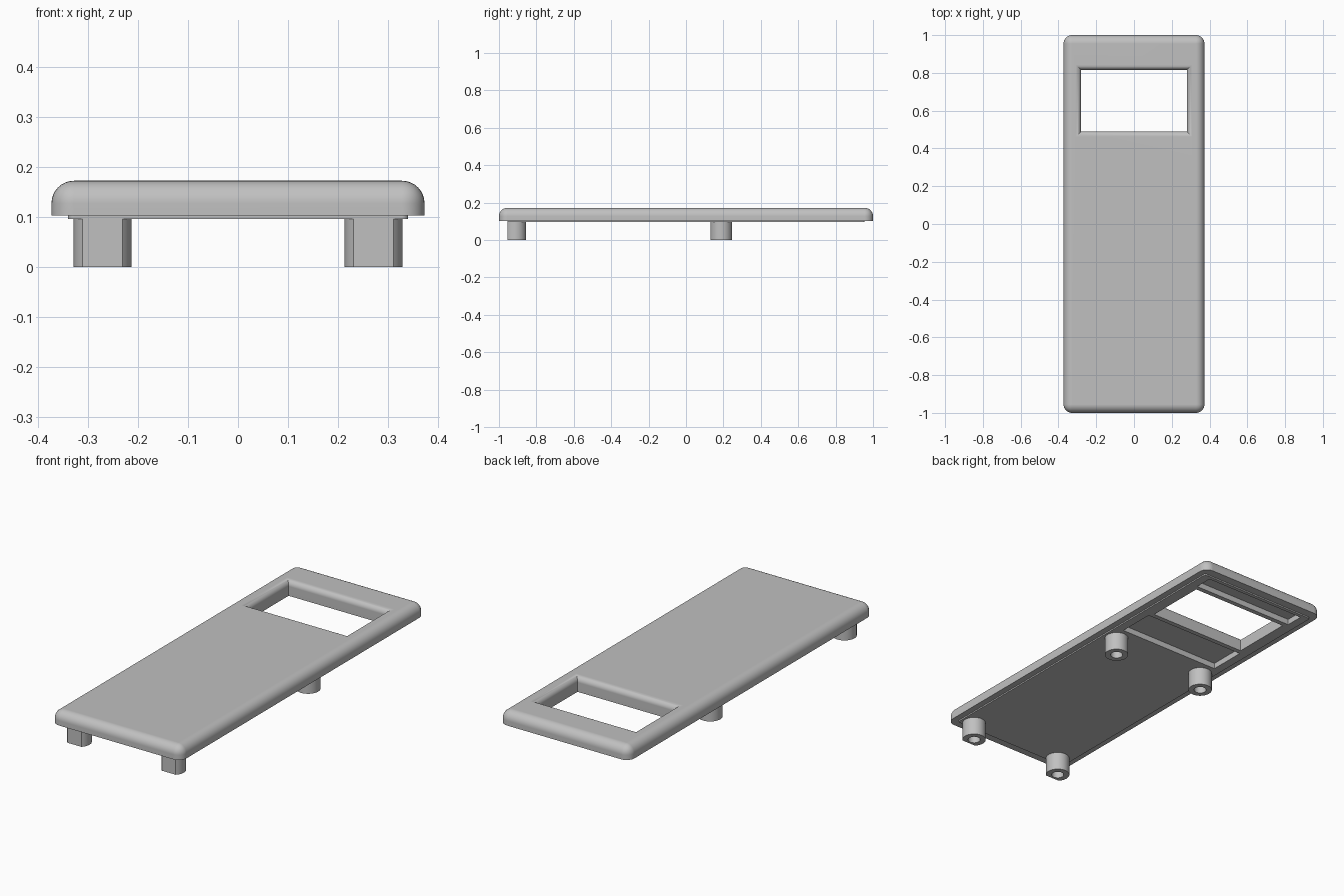
import bpy, bmesh, math
from mathutils import Vector

cube = bpy.data.objects.get("Cube")
if cube:
    bpy.data.objects.remove(cube, do_unlink=True)

grey = bpy.data.materials.new("light_grey")
grey.use_nodes = True
colour = (0.53, 0.53, 0.53, 1)
grey.diffuse_color = colour
grey.node_tree.nodes["Principled BSDF"].inputs["Base Color"].default_value = colour

BOTTOM, SEAM, TOP = 0.095, 0.102, 0.172
HALF_W, EDGE = 0.373, 0.045


def make(name, bm):
    bmesh.ops.recalc_face_normals(bm, faces=bm.faces)
    mesh = bpy.data.meshes.new(name)
    bm.to_mesh(mesh)
    bm.free()
    mesh.materials.append(grey)
    ob = bpy.data.objects.new(name, mesh)
    bpy.context.collection.objects.link(ob)
    return ob


def select(ob):
    bpy.ops.object.select_all(action='DESELECT')
    ob.select_set(True)
    bpy.context.view_layer.objects.active = ob


def box(name, x, y0, y1, z0, z1, bevel=0.0, round_top=False):
    """Box from -x to x, with rounded upright edges and optionally top edges."""
    bm = bmesh.new()
    bmesh.ops.create_cube(bm, size=1)
    for v in bm.verts:
        v.co = Vector((2 * x * v.co.x, (y0 + y1) / 2 + (y1 - y0) * v.co.y,
                       (z0 + z1) / 2 + (z1 - z0) * v.co.z))
    if bevel:
        mid = (z0 + z1) / 2
        edges = [e for e in bm.edges
                 if abs(e.verts[0].co.z - e.verts[1].co.z) > 1e-4
                 or (round_top and e.verts[0].co.z > mid)]
        bmesh.ops.bevel(bm, geom=edges, offset=bevel, segments=8,
                        profile=0.5, affect='EDGES')
    return make(name, bm)


def window_cutter(x, y0, y1, r, steps=8):
    """Rectangular opening that flares at the top in a quarter round."""
    bm = bmesh.new()
    levels = [(0, 0.0)]
    for i in range(steps + 1):
        a = math.pi / 2 * i / steps
        levels.append((r * (1 - math.cos(a)), TOP - r + r * math.sin(a)))
    levels.append((r, TOP + 0.05))
    rings = [[bm.verts.new((sx * (x + d), y, z)) for sx, y in
              ((-1, y0 - d), (1, y0 - d), (1, y1 + d), (-1, y1 + d))]
             for d, z in levels]
    for low, high in zip(rings, rings[1:]):
        for i in range(4):
            j = (i + 1) % 4
            bm.faces.new((low[i], low[j], high[j], high[i]))
    bm.faces.new(rings[0])
    bm.faces.new(rings[-1])
    return make("window_cutter", bm)


def combine(ob, other, operation):
    mod = ob.modifiers.new(operation, 'BOOLEAN')
    mod.operation, mod.solver, mod.object = operation, 'EXACT', other
    select(ob)
    bpy.ops.object.modifier_apply(modifier=mod.name)
    bpy.data.objects.remove(other, do_unlink=True)


def finish(ob):
    select(ob)
    bpy.ops.object.shade_smooth_by_angle(angle=math.radians(30))
    mod = ob.modifiers.new("even_shading", 'WEIGHTED_NORMAL')
    mod.keep_sharp = True


# Cover with rounded rim and a stepped locating lip underneath
cover = box("cover", HALF_W, -1, 1, SEAM, TOP, EDGE, True)
lip = box("lip", 0.34, -0.955, 0.955, BOTTOM, 0.12, 0.012)
combine(cover, lip, 'UNION')

# Display window and the pockets before and behind it
combine(cover, window_cutter(0.28, 0.49, 0.815, 0.028), 'DIFFERENCE')
for y0, y1 in ((0.27, 0.465), (0.84, 0.935)):
    combine(cover, box("pocket_cutter", 0.295, y0, y1, 0.05, BOTTOM + 0.03),
            'DIFFERENCE')
finish(cover)


def post(name, x, y, flat_front):
    """Hollow screw post, optionally trimmed flat at the front."""
    outer, inner = 0.058, 0.03
    profile = [(0, 0.088), (inner, 0.088), (inner, 0), (outer, 0),
               (outer, SEAM), (0, SEAM)]
    bm = bmesh.new()
    verts = [bm.verts.new((r, 0, z)) for r, z in profile]
    edges = [bm.edges.new(pair) for pair in zip(verts, verts[1:])]
    bmesh.ops.spin(bm, geom=verts + edges, axis=(0, 0, 1), cent=(0, 0, 0),
                   steps=40, angle=math.tau)
    bmesh.ops.remove_doubles(bm, verts=bm.verts, dist=1e-5)
    if flat_front:
        bmesh.ops.bisect_plane(bm, geom=bm.verts[:] + bm.edges[:] + bm.faces[:],
                               plane_co=(0, -0.042, 0), plane_no=(0, -1, 0),
                               clear_outer=True)
        bmesh.ops.holes_fill(bm, edges=[e for e in bm.edges if e.is_boundary])
    bmesh.ops.translate(bm, verts=bm.verts, vec=(x, y, 0))
    finish(make(name, bm))


# Four screw posts
for side, sx in (("left", 1), ("right", -1)):
    post("front_post_" + side, sx * 0.271, -0.913, True)
    post("rear_post_" + side, sx * 0.271, 0.188, False)
